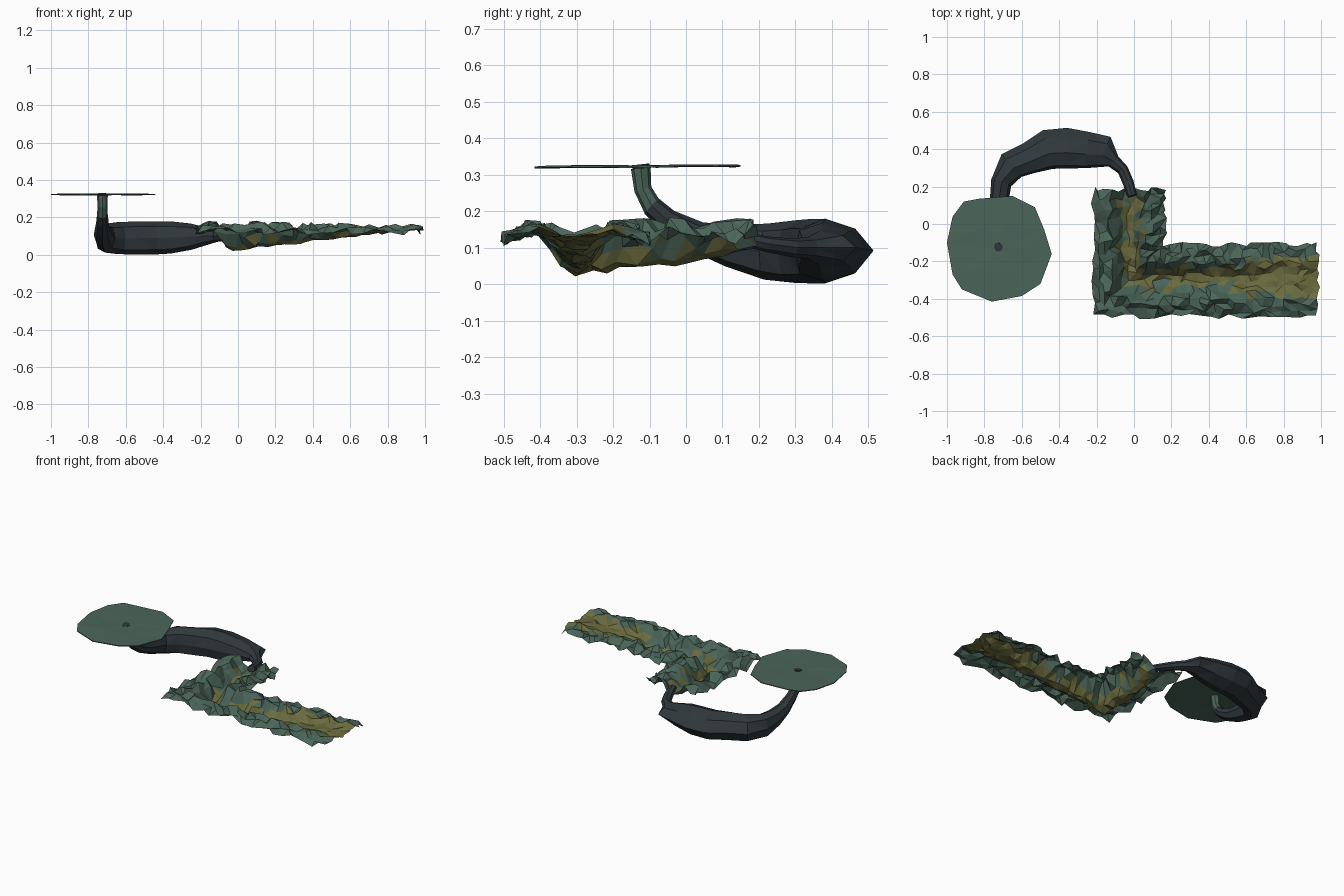
import bpy, bmesh, random
from math import sin, cos, pi
from mathutils import Vector

if "Cube" in bpy.data.objects:
    bpy.data.objects.remove(bpy.data.objects["Cube"])

random.seed(7)


def material(name, rgb):
    m = bpy.data.materials.new(name)
    m.diffuse_color = (*rgb, 1)
    m.use_nodes = True
    m.node_tree.nodes["Principled BSDF"].inputs["Base Color"].default_value = m.diffuse_color
    return m


GREEN = material("moss_green", (0.07, 0.13, 0.10))
YELLOW = material("dry_yellow", (0.15, 0.15, 0.05))
DARK = material("dark_bark", (0.03, 0.04, 0.046))


def finish(bm, name, mats):
    me = bpy.data.meshes.new(name)
    bm.to_mesh(me)
    bm.free()
    for m in mats:
        me.materials.append(m)
    ob = bpy.data.objects.new(name, me)
    bpy.context.collection.objects.link(ob)
    return ob


def tube(name, stations, mat, sides=8, wobble=0.0, skew=0.0):
    """Sweep an elliptical ring; station = x, y, z, horizontal radius, other radius.
    skew moves the top and bottom ridges towards the inside of the bend."""
    bm = bmesh.new()
    pts = [Vector(s[:3]) for s in stations]
    rings = []
    for i, s in enumerate(stations):
        t = (pts[min(i + 1, len(pts) - 1)] - pts[max(i - 1, 0)]).normalized()
        side = t.cross(Vector((0, 0, 1))).normalized()
        up = side.cross(t)
        ring = []
        for k in range(sides):
            a = 2 * pi * k / sides
            f = 1 + random.uniform(-wobble, wobble)
            sk = skew * abs(sin(a)) if s[3] > 0.07 else 0
            ring.append(bm.verts.new(pts[i] + side * (cos(a) * f - sk) * s[3]
                                     + up * sin(a) * s[4] * f))
        rings.append(ring)
    for r0, r1 in zip(rings, rings[1:]):
        for k in range(sides):
            j = (k + 1) % sides
            bm.faces.new((r0[k], r0[j], r1[j], r1[k]))
    bm.faces.new(rings[0][::-1])
    bm.faces.new(rings[-1])
    bmesh.ops.recalc_face_normals(bm, faces=bm.faces)
    bmesh.ops.triangulate(bm, faces=bm.faces)
    return finish(bm, name, [mat])


# Swollen curved body, thin at the end that meets the leaf
tube("curved_body", [
    (-0.01, 0.15, 0.125, 0.025, 0.02),
    (-0.03, 0.22, 0.11, 0.03, 0.022),
    (-0.06, 0.29, 0.10, 0.03, 0.025),
    (-0.11, 0.335, 0.10, 0.038, 0.03),
    (-0.16, 0.385, 0.10, 0.088, 0.048),
    (-0.25, 0.395, 0.097, 0.098, 0.070),
    (-0.36, 0.405, 0.092, 0.108, 0.086),
    (-0.46, 0.40, 0.090, 0.107, 0.088),
    (-0.56, 0.352, 0.089, 0.085, 0.088),
    (-0.655, 0.312, 0.088, 0.08, 0.086),
    (-0.71, 0.22, 0.09, 0.057, 0.078),
    (-0.722, 0.12, 0.105, 0.05, 0.058),
    (-0.725, 0.03, 0.13, 0.042, 0.042),
    (-0.725, -0.05, 0.175, 0.033, 0.032),
    (-0.725, -0.095, 0.215, 0.029, 0.028)], DARK, wobble=0.02, skew=0.22)

# Upright stem carrying the disc
tube("disc_stem", [
    (-0.725, -0.09, 0.208, 0.029, 0.027),
    (-0.725, -0.118, 0.26, 0.026, 0.024),
    (-0.725, -0.124, 0.318, 0.029, 0.027)], GREEN)
tube("disc_hub", [
    (-0.725, -0.122, 0.31, 0.024, 0.024),
    (-0.725, -0.124, 0.3285, 0.024, 0.024)], DARK)

# Thin irregular disc: rippled outline, fanned through one middle ring
outline = [(-0.65, 0.15), (-0.53, 0.09), (-0.48, -0.03), (-0.44, -0.16), (-0.50, -0.32),
           (-0.60, -0.385), (-0.76, -0.415), (-0.92, -0.35), (-0.97, -0.27),
           (-1.0, -0.10), (-0.97, 0.04), (-0.91, 0.12), (-0.83, 0.135)]
bm = bmesh.new()
c = Vector((-0.725, -0.125, 0))
n = len(outline)
ripple = [[random.uniform(-0.003, 0.003) for _ in outline] for _ in range(2)]
layers = []
for z in (0.3255, 0.3205):
    mid = bm.verts.new((c.x, c.y, z))
    rings = []
    for r, f in enumerate((0.5, 1.0)):
        rings.append([bm.verts.new((c.x + (x - c.x) * f, c.y + (y - c.y) * f, z + ripple[r][i]))
                      for i, (x, y) in enumerate(outline)])
    for k in range(n):
        j = (k + 1) % n
        bm.faces.new((mid, rings[0][k], rings[0][j]))
        bm.faces.new((rings[0][k], rings[1][k], rings[1][j], rings[0][j]))
    layers.append(rings[1])
for k in range(n):
    j = (k + 1) % n
    bm.faces.new((layers[0][k], layers[1][k], layers[1][j], layers[0][j]))
bmesh.ops.recalc_face_normals(bm, faces=bm.faces)
bmesh.ops.triangulate(bm, faces=bm.faces)
finish(bm, "flat_disc", [GREEN])

# L-shaped crumpled gutter: frilled ledges with drooping edges, sunken yellow channel
W, CX, CY, ACROSS, LEG1, LEG2 = 0.193, -0.027, -0.302, 12, 11, 23
bm = bmesh.new()
rows = []
for i in range(LEG1 + LEG2 + 1):
    row = []
    for k in range(ACROSS + 1):
        t = 2 * k / ACROSS - 1
        corner = Vector((CX + t * W, CY + t * W))
        if i <= LEG1:
            u = 1 - i / LEG1
            p = corner.lerp(Vector((CX + t * W, 0.185)), u)
            floor, fade = 0.025 + 0.065 * u ** 1.3, 1
            rim = 0.152
        else:
            u = (i - LEG1) / LEG2
            p = corner.lerp(Vector((0.985, CY + t * W)), u)
            floor, fade = 0.025 + 0.105 * min(1, u * 1.15) ** 1.15, 1 - 0.4 * u
            rim = 0.152 - 0.006 * u
        w = min(1, max(0, (abs(t) - 0.06) / 0.49))
        w = w * w * (3 - 2 * w)
        z = floor * (1 - w) + rim * w - 0.025 * max(0, abs(t) - 0.65) / 0.35
        z += random.uniform(-0.026, 0.034) * (0.3 + 0.7 * w) * fade
        row.append(bm.verts.new((p.x + random.uniform(-0.014, 0.014),
                                 p.y + random.uniform(-0.014, 0.014), max(z, 0.01))))
    rows.append(row)
for i in range(LEG1 + LEG2):
    u = max(0, (i - LEG1) / LEG2)
    wide = 0.22 if u < 0.55 else 0.52
    for k in range(ACROSS):
        f = bm.faces.new((rows[i][k], rows[i + 1][k], rows[i + 1][k + 1], rows[i][k + 1]))
        t = abs(2 * (k + 0.5) / ACROSS - 1 - 0.08)
        f.material_index = int(t + random.uniform(-0.14, 0.14) < wide and i > 0)
bmesh.ops.triangulate(bm, faces=bm.faces)
for f in bm.faces:
    f.normal_update()
    if f.normal.z < 0:
        f.normal_flip()
finish(bm, "crumpled_leaf", [GREEN, YELLOW])
